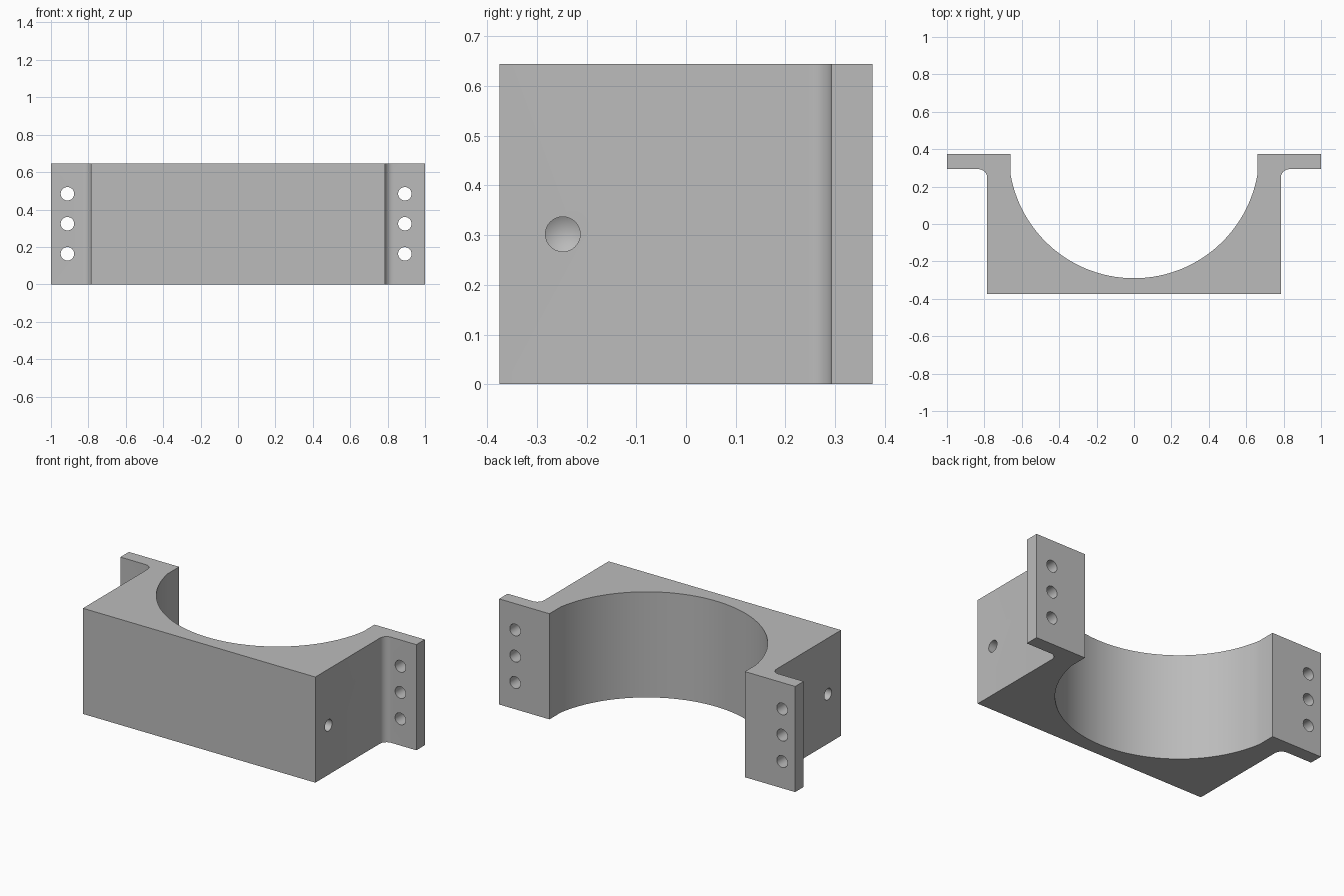
import bpy, bmesh
from math import sin, cos, pi, atan2, sqrt
from mathutils import Matrix, Vector

cube = bpy.data.objects.get("Cube")
if cube:
    bpy.data.objects.remove(cube, do_unlink=True)

HEIGHT = 0.645
BODY_X, BORE_X = 0.785, 0.66
FRONT, BACK, FLANGE = -0.375, 0.375, 0.293
BORE_Y, BORE_R = 0.38, 0.67
FILLET = 0.045


def arc(cx, cy, r, start, end, steps):
    return [(cx + r * cos(start + (end - start) * i / steps),
             cy + r * sin(start + (end - start) * i / steps)) for i in range(steps + 1)]


def finish(bm, name):
    bmesh.ops.recalc_face_normals(bm, faces=bm.faces)
    mesh = bpy.data.meshes.new(name)
    bm.to_mesh(mesh)
    bm.free()
    obj = bpy.data.objects.new(name, mesh)
    bpy.context.collection.objects.link(obj)
    return obj


# Saddle outline: right half, mirrored left half, then the round bore
right = [(BODY_X, FRONT)]
right += arc(BODY_X + FILLET, FLANGE - FILLET, FILLET, pi, pi / 2, 8)
right += [(1, FLANGE), (1, BACK), (BORE_X, BACK)]
left = [(-x, y) for x, y in reversed(right)]
end = atan2(-sqrt(BORE_R ** 2 - BORE_X ** 2), BORE_X)
bore = arc(0, BORE_Y, BORE_R, end, -pi - end, 72)
outline = right + bore + left

bm = bmesh.new()
face = bm.faces.new([bm.verts.new((x, y, 0)) for x, y in outline])
walls = bmesh.ops.extrude_face_region(bm, geom=[face])
bmesh.ops.translate(bm, vec=(0, 0, HEIGHT),
                    verts=[v for v in walls["geom"] if isinstance(v, bmesh.types.BMVert)])
saddle = finish(bm, "saddle_bracket")

# Drills: bolt holes through the flanges, blind pointed holes in the sides
bm = bmesh.new()


def drill(center, axis, r1, r2, depth):
    turn = Vector(axis).to_track_quat('Z', 'Y').to_matrix().to_4x4()
    bmesh.ops.create_cone(bm, cap_ends=True, segments=32, radius1=r1, radius2=r2,
                          depth=depth, matrix=Matrix.Translation(center) @ turn)


def pointed_drill(side, y, z, r, depth, tip):
    # Revolve a drill profile around the x axis
    profile = [(BODY_X + 0.1, 0), (BODY_X + 0.1, r), (BODY_X - depth, r),
               (BODY_X - depth - tip, 0)]
    verts = [bm.verts.new((side * x, y, z + h)) for x, h in profile]
    edges = [bm.edges.new(pair) for pair in zip(verts, verts[1:])]
    spun = bmesh.ops.spin(bm, geom=verts + edges, cent=(0, y, z), axis=(1, 0, 0),
                          angle=2 * pi, steps=32)
    bmesh.ops.remove_doubles(bm, verts=bm.verts, dist=0.0001)


for hole_x in (-0.912, 0.892):
    for row in (0.163, 0.324, 0.484):
        drill((hole_x, 0.335, row), (0, 1, 0), 0.036, 0.036, 0.3)
for side in (-1, 1):
    pointed_drill(side, -0.248, 0.302, 0.035, 0.25, 0.02)
drills = finish(bm, "drill_cutter")
drills.hide_render = True

cut = saddle.modifiers.new("holes", 'BOOLEAN')
cut.operation = 'DIFFERENCE'
cut.solver = 'EXACT'
cut.object = drills
for obj in bpy.context.selected_objects:
    obj.select_set(False)
bpy.context.view_layer.objects.active = saddle
saddle.select_set(True)
bpy.ops.object.modifier_apply(modifier=cut.name)
bpy.data.objects.remove(drills, do_unlink=True)

# Plain grey metal
grey = bpy.data.materials.new("grey_metal")
grey.use_nodes = True
color = (0.5, 0.5, 0.5, 1)
grey.diffuse_color = color
grey.node_tree.nodes["Principled BSDF"].inputs["Base Color"].default_value = color
saddle.data.materials.clear()
saddle.data.materials.append(grey)
bpy.ops.object.shade_smooth_by_angle()
